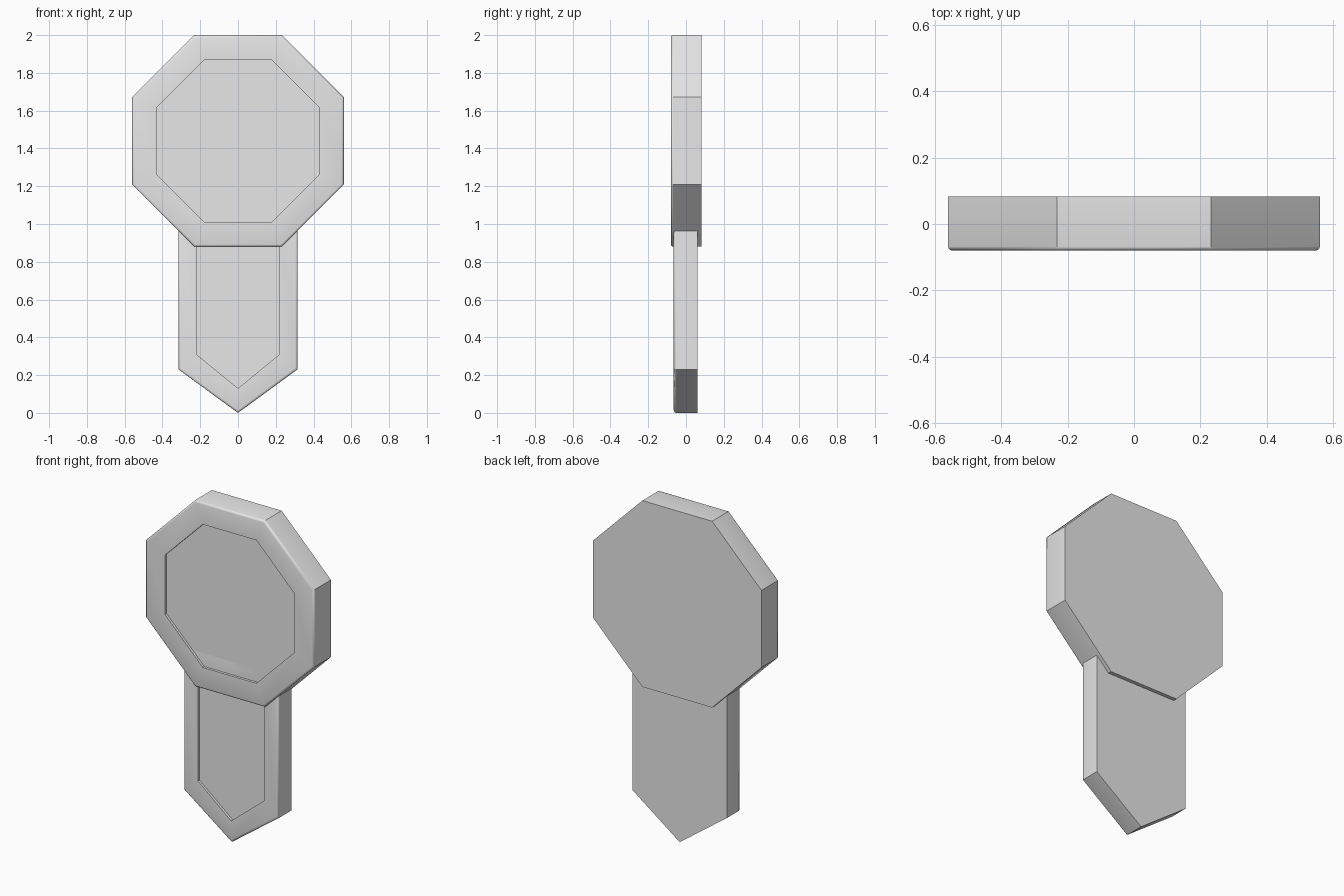
import bpy
import bmesh
from math import cos, sin, pi

cube = bpy.data.objects.get("Cube")
if cube:
    bpy.data.objects.remove(cube, do_unlink=True)

# One plain grey for the whole model
GREY = (0.8, 0.8, 0.8, 1.0)
grey = bpy.data.materials.new("light grey")
grey.use_nodes = True
grey.diffuse_color = GREY
grey.node_tree.nodes["Principled BSDF"].inputs["Base Color"].default_value = GREY


def framed_plate(name, outer, inner, front, back, radius, rim, depth):
    """Flat plate with a softened front edge and a sunken panel inside a rim."""
    # Each ring is (share of the way from outer to inner outline, y)
    rings = [(0.0, back)]
    for i in range(4):
        a = i / 3 * pi / 2
        rings.append((radius / rim * (1 - cos(a)), front + radius * (1 - sin(a))))
    rings += [(1.0, front), (1.0, front + depth)]

    bm = bmesh.new()
    loops = []
    for t, y in rings:
        loops.append([bm.verts.new((ox + (ix - ox) * t, y, oz + (iz - oz) * t))
                      for (ox, oz), (ix, iz) in zip(outer, inner)])
    n = len(outer)
    for a, b in zip(loops, loops[1:]):
        for i in range(n):
            j = (i + 1) % n
            bm.faces.new((a[i], a[j], b[j], b[i]))
    bm.faces.new(loops[0])
    bm.faces.new(loops[-1])
    bmesh.ops.recalc_face_normals(bm, faces=bm.faces)

    mesh = bpy.data.meshes.new(name)
    bm.to_mesh(mesh)
    bm.free()
    mesh.materials.append(grey)
    obj = bpy.data.objects.new(name, mesh)
    bpy.context.collection.objects.link(obj)
    bpy.ops.object.select_all(action="DESELECT")
    obj.select_set(True)
    bpy.context.view_layer.objects.active = obj
    bpy.ops.object.shade_smooth_by_angle(angle=pi * 0.22)
    return obj


def octagon(apothem, centre_z):
    r = apothem / cos(pi / 8)
    return [(r * cos(pi / 8 + k * pi / 4), centre_z + r * sin(pi / 8 + k * pi / 4))
            for k in range(8)]


def pointed_strip(half_width, top, shoulder, tip):
    return [(-half_width, top), (-half_width, shoulder), (0, tip),
            (half_width, shoulder), (half_width, top)]


# Eight-sided medal disc
framed_plate("medal_disc", octagon(0.56, 1.44), octagon(0.43, 1.44),
             front=-0.08, back=0.083, radius=0.012, rim=0.13, depth=0.015)

# Pointed ribbon hanging from behind the disc
framed_plate("ribbon", pointed_strip(0.315, 1.1, 0.23, 0.0),
             pointed_strip(0.22, 1.0, 0.31, 0.13),
             front=-0.065, back=0.06, radius=0.012, rim=0.1, depth=0.015)
